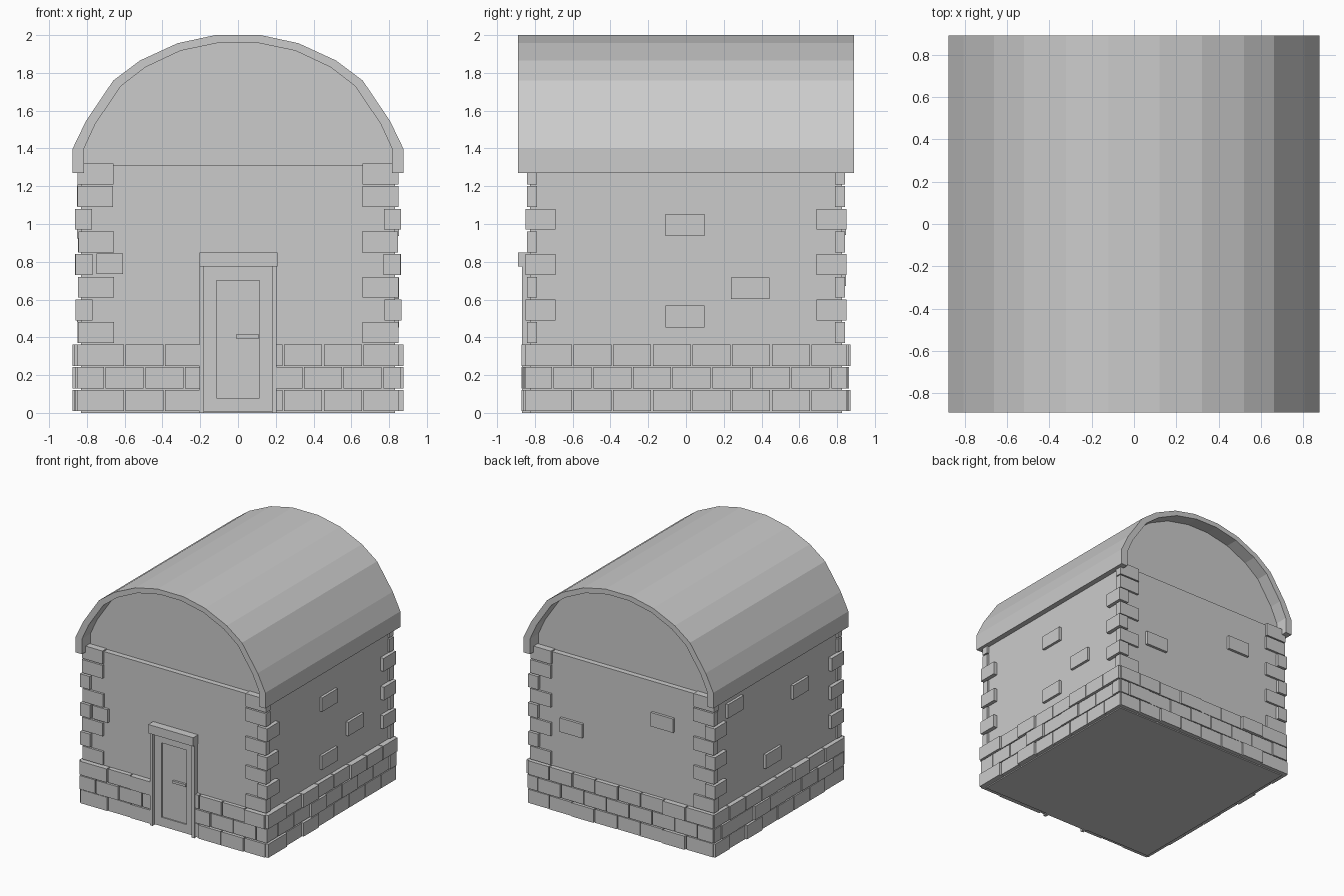
import bpy, random

if "Cube" in bpy.data.objects:
    bpy.data.objects.remove(bpy.data.objects["Cube"])
random.seed(4)

WX, WY = 0.83, 0.825          # wall half sizes
H, Z0 = 0.12, 0.005           # stone course height and start


def mesh_object(name, verts, faces):
    me = bpy.data.meshes.new(name)
    me.from_pydata(verts, [], faces)
    me.update()
    ob = bpy.data.objects.new(name, me)
    bpy.context.collection.objects.link(ob)
    return ob


def boxes(name, items):
    """One object made of boxes (x0, x1, y0, y1, z0, z1)."""
    verts, faces = [], []
    for a, b, c, d, e, f in items:
        a, b = sorted((a, b))
        c, d = sorted((c, d))
        n = len(verts)
        verts += [(a, c, e), (b, c, e), (b, d, e), (a, d, e),
                  (a, c, f), (b, c, f), (b, d, f), (a, d, f)]
        quads = ((3, 2, 1, 0), (4, 5, 6, 7), (0, 1, 5, 4),
                 (1, 2, 6, 5), (2, 3, 7, 6), (3, 0, 4, 7))
        faces += [tuple(n + i for i in q) for q in quads]
    return mesh_object(name, verts, faces)


def stone(side, u0, u1, z0, z1, proud):
    """Box sitting on one wall; u runs along the wall."""
    s = -1 if side in ("front", "left") else 1
    if side in ("front", "back"):
        return (u0, u1, s * (WY - 0.03), s * (WY + proud), z0, z1)
    return (s * (WX - 0.03), s * (WX + proud), u0, u1, z0, z1)


# Wall body
boxes("wall_body", [(-WX, WX, -WY, WY, 0, 1.31)])

# Barrel roof shell
half_out = [(0.875, 1.27), (0.875, 1.40), (0.805, 1.545), (0.66, 1.76),
            (0.52, 1.865), (0.32, 1.957), (0.12, 2.0)]
half_in = [(0.815, 1.27), (0.815, 1.40), (0.755, 1.53), (0.62, 1.73),
           (0.49, 1.83), (0.305, 1.917), (0.10, 1.96)]


def mirrored(half):
    return half + [(-x, z) for x, z in reversed(half)]


outer, inner = mirrored(half_out), mirrored(half_in)
n = len(outer)
verts = [(x, y, z) for y in (-0.89, 0.89) for p in (outer, inner) for x, z in p]
faces = []
for i in range(n - 1):
    j = i + 1
    faces += [(i, j, n + j, n + i),                              # front rim
              (2 * n + j, 2 * n + i, 3 * n + i, 3 * n + j),      # back rim
              (j, i, 2 * n + i, 2 * n + j),                      # outside
              (n + i, n + j, 3 * n + j, 3 * n + i)]              # inside
faces += [(0, n, 3 * n, 2 * n), (2 * n - 1, n - 1, 3 * n - 1, 4 * n - 1)]
mesh_object("barrel_roof", verts, faces)

# Gable infill under the roof
g = [(x, y, z) for y in (-0.78, 0.78) for x, z in inner]
gf = [tuple(range(n - 1, -1, -1)), tuple(range(n, 2 * n))]
gf += [(i, (i + 1) % n, n + (i + 1) % n, n + i) for i in range(n)]
gable = mesh_object("gable_infill", g, [tuple(reversed(f)) for f in gf])

# Corner quoins, alternately long on the front/back and on the sides
quoins = []
for sx in (-1, 1):
    for sy in (-1, 1):
        for i in range(3, 11):
            long_front = i % 2 == 1 or i == 10
            lx, ly = (0.19, 0.055) if long_front else (0.09, 0.16)
            px = 0.845 if long_front else 0.86
            py = 0.843 if long_front else 0.85
            px += random.uniform(0, 0.006)
            z = Z0 + i * H
            quoins.append((sx * px, sx * (px - lx), sy * py, sy * (py - ly),
                           z + 0.005, z + H - 0.005))
boxes("corner_quoins", quoins)

# Three base courses in running bond, leaving the doorway open
base = []
for side in ("front", "back", "left", "right"):
    ends = 0.855
    for c in range(3):
        z = Z0 + c * H
        start = -0.81 if c % 2 == 0 else -0.705
        cuts = [start + 0.21 * k for k in range(9)]
        cuts = [-ends] + [u for u in cuts if -0.8 < u < 0.8] + [ends]
        for u0, u1 in zip(cuts, cuts[1:]):
            spans = [(u0, u1)]
            if side == "front":
                spans = [(u0, min(u1, -0.2)), (max(u0, 0.2), u1)]
            proud = random.choice((0.03, 0.033, 0.037, 0.045))
            for a, b in spans:
                if b - a > 0.03:
                    base.append(stone(side, a + 0.004, b - 0.004,
                                      z + 0.004, z + H - 0.003, proud))
boxes("base_stones", base)

# Scattered single stones (side, centre along wall, centre height)
scatter = [("right", -0.005, 0.995), ("right", 0.34, 0.66), ("right", -0.005, 0.51),
           ("left", -0.30, 0.98), ("left", 0.06, 0.54), ("left", 0.56, 1.15),
           ("back", 0.47, 0.73), ("back", -0.37, 1.0)]
items = [stone(s, u - 0.103, u + 0.103, z - 0.058, z + 0.058, 0.022)
         for s, u, z in scatter]
items.append(stone("front", -0.75, -0.61, 0.735, 0.845, 0.022))
boxes("scattered_stones", items)

# Doorway: jambs, lintel, door leaf with raised border, and handle
boxes("door_jambs", [(s * 0.18, s * 0.205, -0.80, -0.868, 0, 0.775) for s in (-1, 1)])
boxes("door_lintel", [(-0.205, 0.21, -0.80, -0.89, 0.775, 0.848)])
boxes("door_leaf", [(-0.18, 0.18, -0.80, -0.832, 0.005, 0.775)])
boxes("door_border",
      [(s * 0.115, s * 0.18, -0.82, -0.842, 0.005, 0.775) for s in (-1, 1)]
      + [(-0.115, 0.115, -0.82, -0.842, a, b) for a, b in ((0.005, 0.08), (0.70, 0.775))])
boxes("door_handle", [(-0.01, 0.11, -0.83, -0.85, 0.395, 0.415)])
